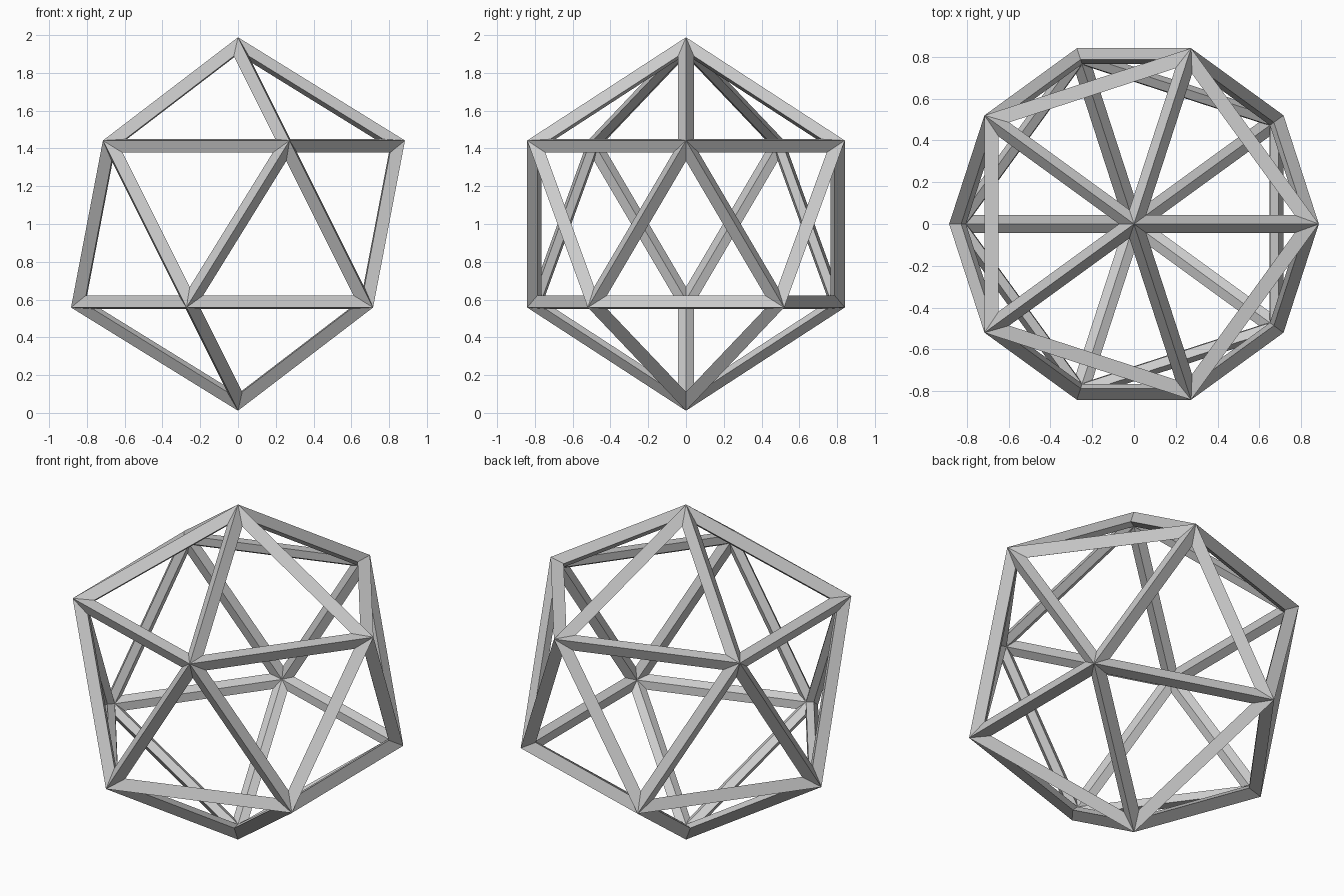
import bpy
import math

if "Cube" in bpy.data.objects:
    bpy.data.objects.remove(bpy.data.objects["Cube"])

# Strut thickness; the outer corners of the frame lie on a unit sphere
t = 0.09
corner = 1 / math.sqrt((5 + 2 * math.sqrt(5)) / 15)   # even-offset factor at a corner
radius = 1 - corner * t / 2

# Icosahedron cage
bpy.ops.mesh.primitive_ico_sphere_add(subdivisions=1, radius=radius, location=(0, 0, 1))
frame = bpy.context.object
frame.name = "icosahedron_frame"

# Turn every edge into a four-sided strut
wire = frame.modifiers.new("struts", 'WIREFRAME')
wire.thickness = t
wire.offset = 0
wire.use_even_offset = True
wire.use_replace = True
